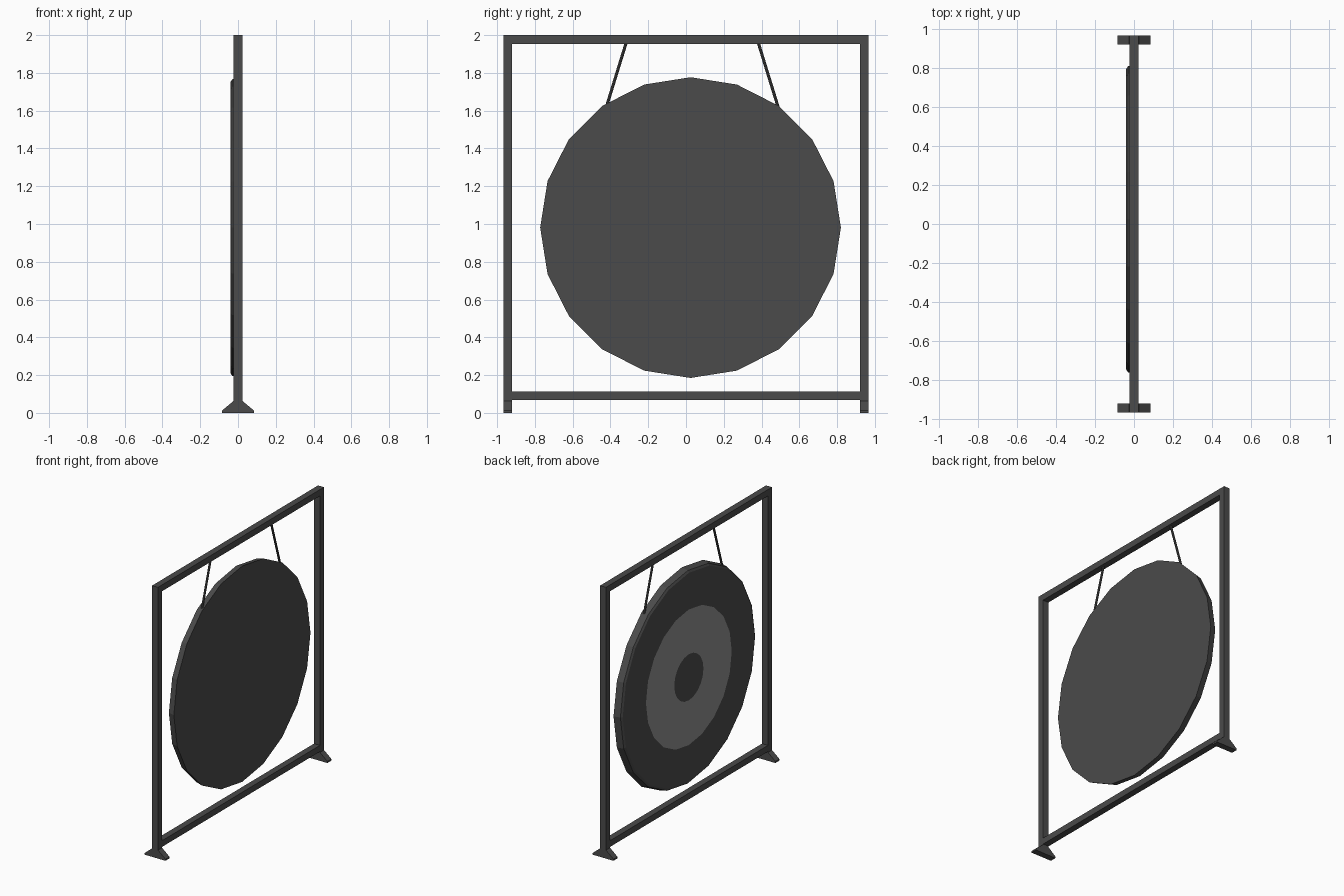
import bpy, bmesh, math
from mathutils import Vector

if "Cube" in bpy.data.objects:
    bpy.data.objects.remove(bpy.data.objects["Cube"])


def material(name, v):
    m = bpy.data.materials.new(name)
    m.diffuse_color = (v, v, v, 1)
    m.use_nodes = True
    m.node_tree.nodes["Principled BSDF"].inputs["Base Color"].default_value = m.diffuse_color
    return m


DARK = material("dark", 0.07)
LIGHT = material("light_ring", 0.28)


def finish(name, bm, mats=(DARK,)):
    bmesh.ops.recalc_face_normals(bm, faces=bm.faces)
    me = bpy.data.meshes.new(name)
    bm.to_mesh(me)
    bm.free()
    for m in mats:
        me.materials.append(m)
    ob = bpy.data.objects.new(name, me)
    bpy.context.collection.objects.link(ob)
    return ob


def box(name, lo, hi):
    bm = bmesh.new()
    bmesh.ops.create_cube(bm, size=1)
    for v in bm.verts:
        v.co = [l + (c + 0.5) * (h - l) for l, h, c in zip(lo, hi, v.co)]
    return finish(name, bm)


def foot(name, y0, y1):
    bm = bmesh.new()
    prof = [(-.085, 0), (.085, 0), (.085, .012), (.025, .062), (-.025, .062), (-.085, .012)]
    face = bm.faces.new([bm.verts.new((x, y0, z)) for x, z in prof])
    new = bmesh.ops.extrude_face_region(bm, geom=[face])["geom"]
    bmesh.ops.translate(bm, vec=(0, y1 - y0, 0),
                        verts=[g for g in new if isinstance(g, bmesh.types.BMVert)])
    return finish(name, bm)


def strap(name, a, b, r):
    a, b = Vector(a), Vector(b)
    bm = bmesh.new()
    bmesh.ops.create_cone(bm, cap_ends=True, segments=8, radius1=r, radius2=r,
                          depth=(b - a).length)
    ob = finish(name, bm)
    ob.location = (a + b) / 2
    ob.rotation_euler = (b - a).to_track_quat('Z', 'Y').to_euler()
    return ob


# Frame: posts, splayed feet, crossbars
for s, side in ((-1, "left"), (1, "right")):
    y0, y1 = sorted((s * .92, s * .967))
    box(side + "_post", (-.024, y0, .062), (.024, y1, 2))
    foot(side + "_foot", y0, y1)
box("top_bar", (-.024, -.92, 1.953), (.024, .92, 2))
box("bottom_bar", (-.024, -.92, .068), (.024, .92, .114))

# Gong disc: lathed 20-sided profile, painted ring on the -x face
CY, CZ, N = .024, .981, 20
bm = bmesh.new()
profile = [(-.04, .17), (-.04, .5), (-.04, .77), (-.031, .785), (.017, .796)]
rings = [[bm.verts.new((x, CY + r * math.cos(2 * math.pi * i / N),
                        CZ + r * math.sin(2 * math.pi * i / N))) for i in range(N)]
         for x, r in profile]
bm.faces.new(rings[0])
bm.faces.new(rings[-1])
for k in range(len(rings) - 1):
    for i in range(N):
        j = (i + 1) % N
        f = bm.faces.new((rings[k][i], rings[k][j], rings[k + 1][j], rings[k + 1][i]))
        f.material_index = 1 if k == 0 else 0
finish("gong_disc", bm, (DARK, LIGHT))

# Hanging straps
for s, side in ((-1, "left"), (1, "right")):
    strap(side + "_strap", (0, .033 + s * .348, 1.965), (0, .033 + s * .456, 1.615), .008)
